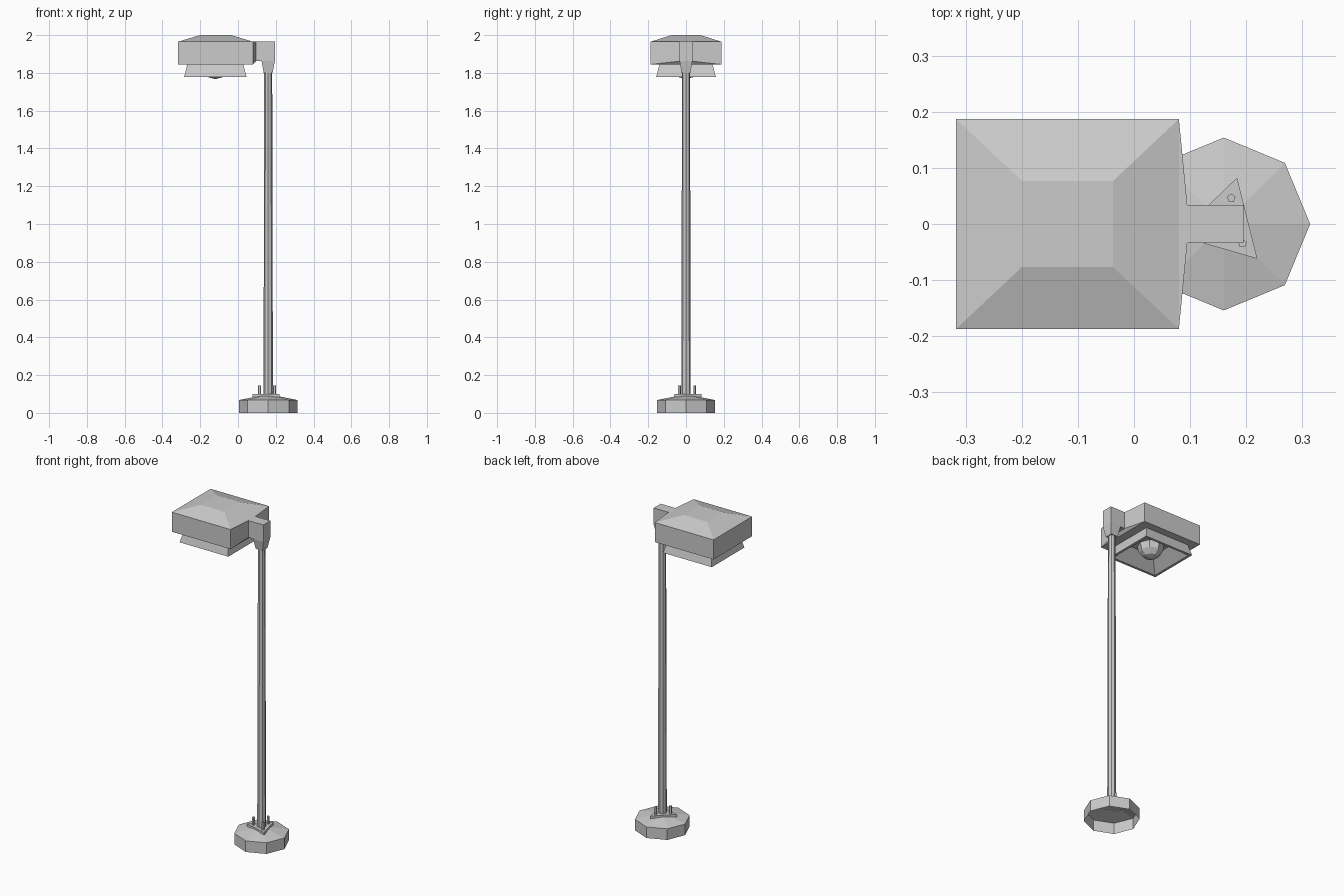
import bpy, bmesh, math

if "Cube" in bpy.data.objects:
    bpy.data.objects.remove(bpy.data.objects["Cube"])

POLE_X = 0.16
grey = bpy.data.materials.new("light grey metal")
grey.diffuse_color = (0.6, 0.6, 0.6, 1)
grey.use_nodes = True
grey.node_tree.nodes["Principled BSDF"].inputs["Base Color"].default_value = grey.diffuse_color


def ring(cx, cy, r, z, sides, turn=0.0):
    """Horizontal regular polygon."""
    return [(cx + r * math.cos(turn + 2 * math.pi * i / sides),
             cy + r * math.sin(turn + 2 * math.pi * i / sides), z) for i in range(sides)]


def rect(x0, x1, y, z):
    """Horizontal rectangle, symmetric in y."""
    return [(x0, -y, z), (x1, -y, z), (x1, y, z), (x0, y, z)]


def upright(x, y, z0, z1):
    """Rectangle standing across the x axis."""
    return [(x, -y, z0), (x, y, z0), (x, y, z1), (x, -y, z1)]


def loft(name, rings, cap_start=True, cap_end=True, recalc=True):
    """Skin a list of matching rings, with optional end caps."""
    bm = bmesh.new()
    loops = [[bm.verts.new(p) for p in r] for r in rings]
    for a, b in zip(loops, loops[1:]):
        n = len(a)
        for i in range(n):
            j = (i + 1) % n
            bm.faces.new((a[i], a[j], b[j], b[i]))
    if cap_start:
        bm.faces.new(loops[0][::-1])
    if cap_end:
        bm.faces.new(loops[-1])
    if recalc:
        bmesh.ops.recalc_face_normals(bm, faces=bm.faces[:])
    mesh = bpy.data.meshes.new(name)
    bm.to_mesh(mesh)
    bm.free()
    mesh.materials.append(grey)
    ob = bpy.data.objects.new(name, mesh)
    bpy.context.collection.objects.link(ob)
    return ob


# Octagonal footing, hollow below, with a shallow sloped top
loft("footing", [ring(POLE_X, 0, 0.154, 0, 8), ring(POLE_X, 0, 0.154, 0.068, 8),
                 ring(POLE_X, 0, 0.02, 0.095, 8)], cap_start=False, recalc=False)

# Triangular base plate with three anchor bolts
TURN = math.radians(74)
loft("base_plate", [ring(POLE_X, 0, 0.086, 0.084, 3, TURN),
                    ring(POLE_X, 0, 0.086, 0.1, 3, TURN)])
for i, (bx, by, _) in enumerate(ring(POLE_X, 0, 0.048, 0, 3, TURN)):
    loft(f"anchor_bolt_{i + 1}", [ring(bx, by, 0.008, 0.09, 5, 0.3),
                                  ring(bx, by, 0.008, 0.146, 5, 0.3)])

# Slightly tapered pole
loft("pole", [ring(POLE_X, 0, 0.025, 0.09, 8), ring(POLE_X, 0, 0.021, 1.83, 8)])

# Arm flaring into the lamp housing, and the socket down to the pole
loft("arm", [upright(0.08, 0.187, 1.845, 1.965), upright(0.095, 0.034, 1.862, 1.965),
             upright(0.195, 0.034, 1.862, 1.965)], cap_start=False)
loft("pole_socket", [rect(0.136, 0.183, 0.023, 1.80), rect(0.125, 0.195, 0.034, 1.863)])

# Lamp housing with a hipped roof, open above the skirt
loft("lamp_housing", [rect(-0.268, 0.028, 0.14, 1.845), rect(-0.317, 0.08, 0.187, 1.845),
                      rect(-0.317, 0.08, 0.187, 1.965), rect(-0.2, -0.037, 0.077, 2.0)],
     cap_start=False, recalc=False)

# Flared skirt that folds in to a recessed reflector
loft("lamp_skirt", [rect(-0.268, 0.028, 0.14, 1.846), rect(-0.285, 0.045, 0.158, 1.778),
                    rect(-0.27, 0.03, 0.143, 1.778), rect(-0.2, -0.04, 0.075, 1.845)],
     cap_start=False, recalc=False)
skirt = bpy.data.objects["lamp_skirt"].data
skirt.flip_normals()

# Round bulb hanging in the reflector
CX, CZ, R = -0.12, 1.842, 0.075
loft("bulb", [ring(CX, 0, R * math.sin(a), CZ - R * math.cos(a), 8)
              for a in (0.01, math.pi / 6, math.pi / 3, math.pi / 2)])
